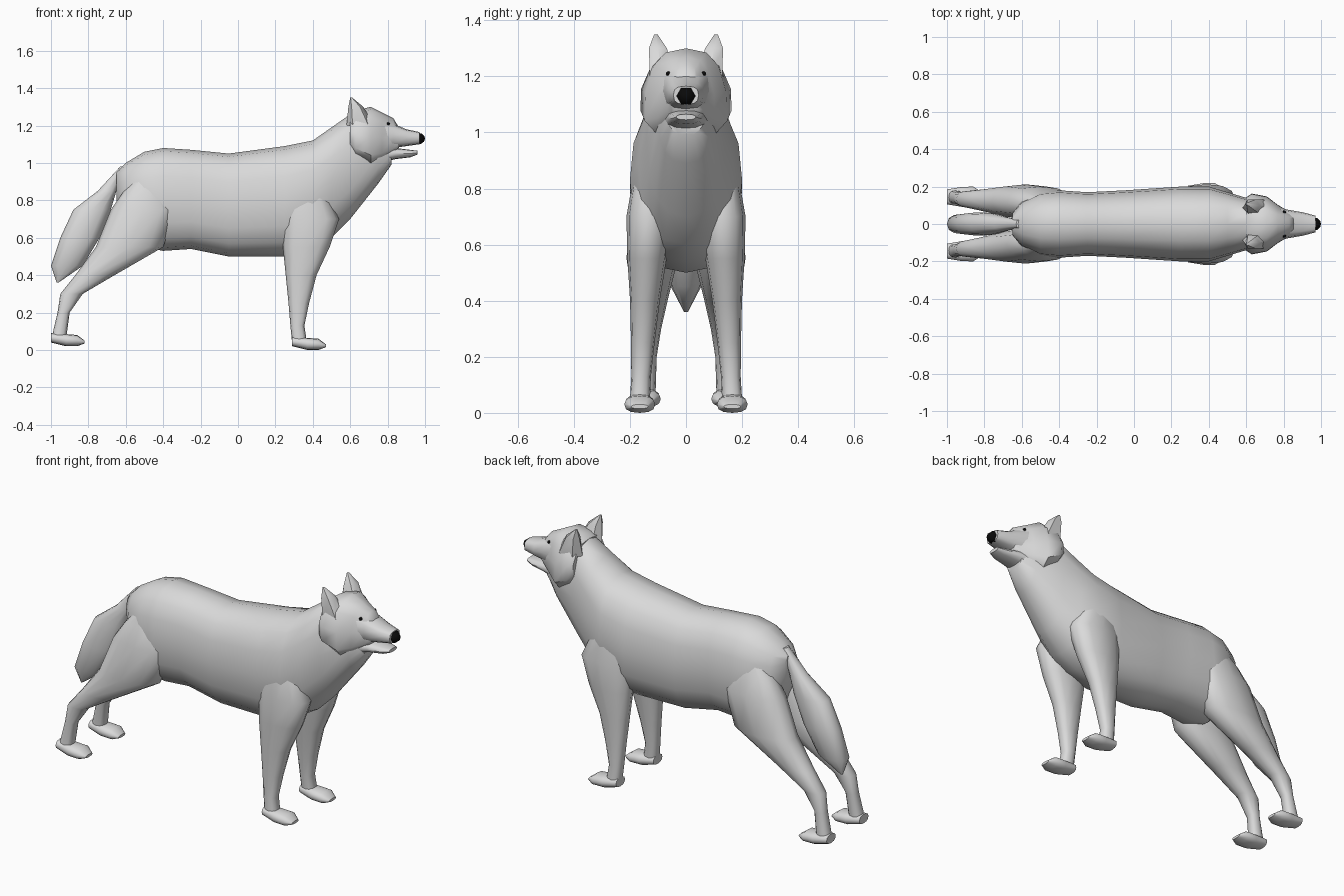
import bpy, bmesh, math
from mathutils import Vector, Matrix
from mathutils.bvhtree import BVHTree

if "Cube" in bpy.data.objects:
    bpy.data.objects.remove(bpy.data.objects["Cube"], do_unlink=True)


def material(name, shade):
    colour = (shade, shade, shade, 1)
    mat = bpy.data.materials.new(name)
    mat.use_nodes = True
    mat.diffuse_color = colour
    mat.node_tree.nodes["Principled BSDF"].inputs["Base Color"].default_value = colour
    return mat


fur = material("grey fur", 0.7)
black = material("black", 0.003)


def finish(name, bm, mat):
    bmesh.ops.recalc_face_normals(bm, faces=bm.faces)
    mesh = bpy.data.meshes.new(name)
    bm.to_mesh(mesh)
    bm.free()
    mesh.materials.append(mat)
    part = bpy.data.objects.new(name, mesh)
    bpy.context.collection.objects.link(part)
    bpy.ops.object.select_all(action='DESELECT')
    part.select_set(True)
    bpy.context.view_layer.objects.active = part
    bpy.ops.object.shade_smooth_by_angle(angle=math.radians(45))
    return part


def loft(name, rings, sides=12, box=0.83, flare=0):
    """Skin rings of centre and half axes; box squares them, flare widens the underside."""
    bm = bmesh.new()

    def corner(centre, long, wide, turn):
        c, s = (math.copysign(abs(v) ** box, v) for v in (math.cos(turn), math.sin(turn)))
        return bm.verts.new(centre + long * c + wide * s * (1 - flare * c))

    loops = [[corner(*ring, math.tau * i / sides) for i in range(sides)] for ring in rings]
    for lower, upper in zip(loops, loops[1:]):
        for i in range(sides):
            bm.faces.new((lower[i - 1], lower[i], upper[i], upper[i - 1]))
    bm.faces.new(loops[0])
    bm.faces.new(loops[-1])
    return finish(name, bm, fur)


def along(name, sections, origin=Vector(), **shape):
    """Part running along x. Section: x, top, bottom, half width."""
    return loft(name, [(origin + Vector((x, 0, (top + bottom) / 2)),
                        Vector((0, 0, (top - bottom) / 2)),
                        Vector((0, width, 0))) for x, top, bottom, width in sections], **shape)


def upright(name, sections, side=0, y=0, lean=0, **shape):
    """Part running along z. Section: z, back, front; width follows depth."""
    base = sections[0][0]
    rings = []
    for z, back, front in sections:
        depth = front - back
        rings.append((Vector(((back + front) / 2, side * (y + lean * (z - base)), z)),
                      Vector((depth / 2, 0, 0)),
                      Vector((0, min(0.02 + depth / 5, depth * 0.7), 0))))
    return loft(name, rings, **shape)


def ball(name, centre, radius):
    bm = bmesh.new()
    bmesh.ops.create_uvsphere(bm, u_segments=6, v_segments=6, radius=radius)
    turn = Matrix.Rotation(math.pi / 2, 4, 'Y')
    bmesh.ops.transform(bm, verts=bm.verts, matrix=Matrix.Translation(centre) @ turn)
    finish(name, bm, black)


# Trunk from rump to throat
along("body", [
    (-.65, .95, .8, .06), (-.6, 1, .65, .12), (-.5, 1.06, .55, .17),
    (-.4, 1.08, .53, .18), (-.25, 1.07, .54, .17), (-.05, 1.05, .5, .18),
    (.25, 1.09, .5, .2), (.4, 1.12, .54, .2), (.5, 1.19, .6, .17),
    (.6, 1.26, .7, .14), (.75, 1.2, .89, .1), (.82, 1.1, .99, .06)], sides=16)

# Bushy hanging tail
upright("tail", [
    (.36, -.97, -.96), (.45, -1, -.83), (.6, -.95, -.74),
    (.75, -.88, -.68), (.85, -.75, -.65), (.98, -.63, -.6)])

# Skull with cheek ruff, muzzle, jaw and nose
skull = along("head", [
    (.6, 1.26, 1.07, .14), (.63, 1.28, 1.03, .16), (.71, 1.3, .98, .145),
    (.77, 1.27, 1, .1), (.83, 1.24, 1.04, .065), (.86, 1.19, 1.08, .055)],
    box=.7, flare=.2)
along("muzzle", [
    (.76, 1.24, 1.06, .09), (.83, 1.21, 1.08, .075),
    (.9, 1.18, 1.09, .063), (.97, 1.165, 1.1, .045)], box=.7)
along("lower_jaw", [
    (.72, 1.09, .99, .09), (.84, 1.08, 1.02, .065),
    (.92, 1.07, 1.03, .05), (.96, 1.065, 1.045, .035)])
ball("nose", Vector((.965, 0, 1.13)), .035)

front_leg = [(.03, .29, .37), (.13, .28, .355), (.25, .27, .38), (.4, .255, .42),
             (.55, .24, .49), (.7, .235, .54), (.85, .26, .47), (1, .3, .38)]
hind_leg = [(.05, -1, -.92), (.2, -.965, -.9), (.3, -.95, -.83), (.4, -.87, -.66),
            (.55, -.76, -.4), (.75, -.68, -.33), (.85, -.61, -.38), (.96, -.5, -.46)]
paw = [(0, .07, .02, .04), (.08, .065, 0, .053), (.14, .06, 0, .055), (.18, .03, .015, .03)]
ear = [(1.2, .58, .73), (1.3, .59, .67), (1.35, .6, .61)]
skull_tree = BVHTree.FromPolygons([v.co for v in skull.data.vertices],
                                  [p.vertices for p in skull.data.polygons])

for label, side in (("left", 1), ("right", -1)):
    # Legs lean in towards the shoulders and hips; paws point forward
    for end, leg, y, heel, ground in (("front", front_leg, .165, .29, 0),
                                      ("hind", hind_leg, .145, -1, .02)):
        upright(f"{label}_{end}_leg", leg, side, y, -.05)
        along(f"{label}_{end}_paw", paw, Vector((heel, side * y, ground)))

    # Pointed ear leaning outwards
    upright(f"{label}_ear", ear, side, .085, .15, sides=6)

    # Eye seated on the skull surface
    aim = Vector((1, side, 0))
    seat = skull_tree.ray_cast(Vector((.79, side * .05, 1.21)) + aim, -aim)[0]
    ball(f"{label}_eye", seat, .009)
